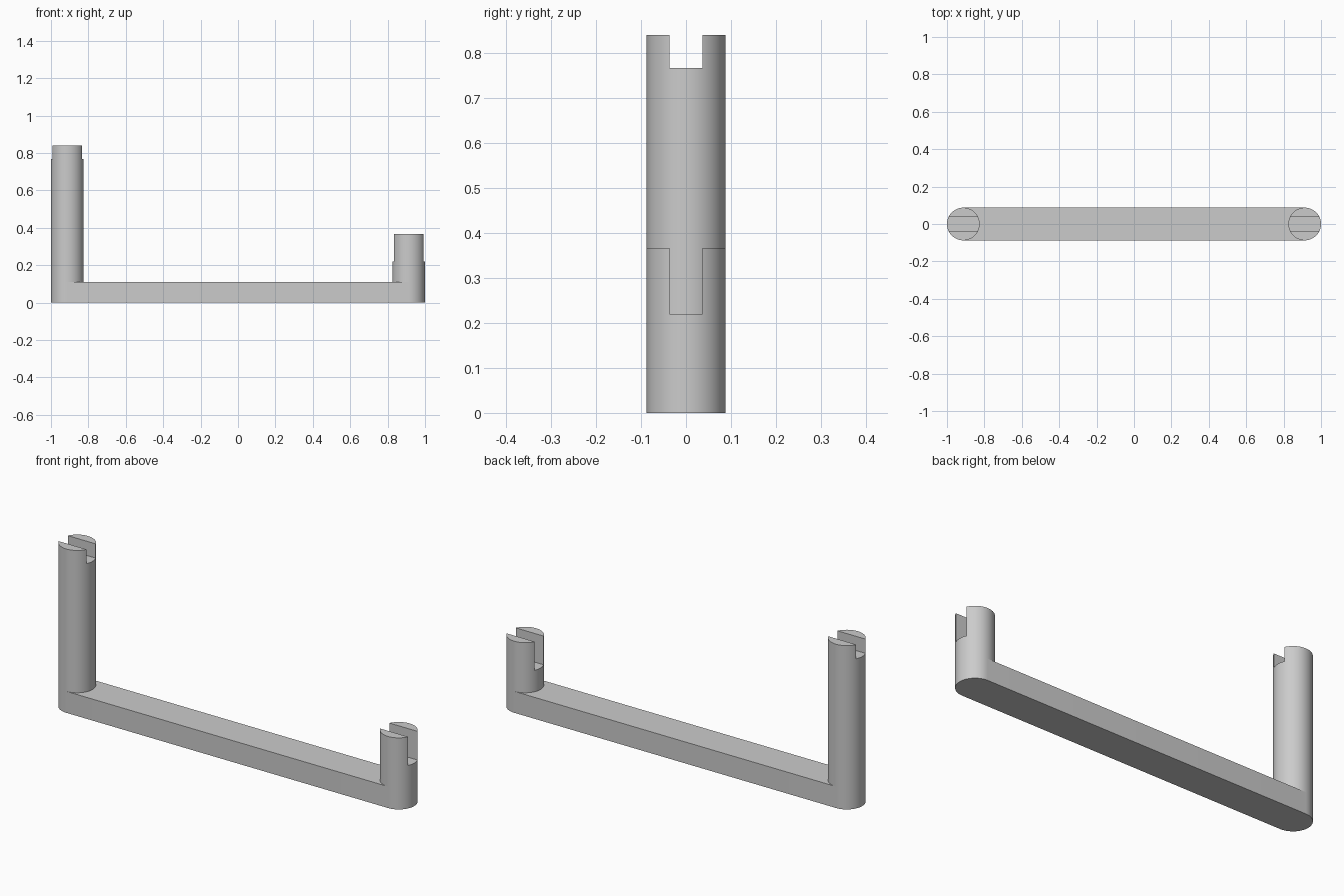
import bpy
import bmesh
from math import cos, sin, pi, radians

cube = bpy.data.objects.get("Cube")
if cube:
    bpy.data.objects.remove(cube, do_unlink=True)

RADIUS = 0.0875
POST_X = 1 - RADIUS
BAR_TOP = 0.11
SLOT = 0.074
STEPS = 32

grey = bpy.data.materials.new("plain grey")
grey.use_nodes = True
colour = (0.6, 0.6, 0.6, 1)
grey.diffuse_color = colour
grey.node_tree.nodes["Principled BSDF"].inputs["Base Color"].default_value = colour


def arc(cx, start):
    """Half circle of points around (cx, 0)."""
    angles = [start + pi * i / STEPS for i in range(STEPS + 1)]
    return [(cx + RADIUS * cos(a), RADIUS * sin(a)) for a in angles]


def prism(name, outline, bottom, top):
    """Extrude a flat outline from bottom to top."""
    bm = bmesh.new()
    face = bm.faces.new([bm.verts.new((x, y, bottom)) for x, y in outline])
    extruded = bmesh.ops.extrude_face_region(bm, geom=[face], use_keep_orig=True)
    verts = [v for v in extruded["geom"] if isinstance(v, bmesh.types.BMVert)]
    bmesh.ops.translate(bm, verts=verts, vec=(0, 0, top - bottom))
    bmesh.ops.recalc_face_normals(bm, faces=bm.faces)
    mesh = bpy.data.meshes.new(name)
    bm.to_mesh(mesh)
    bm.free()
    mesh.materials.append(grey)
    obj = bpy.data.objects.new(name, mesh)
    bpy.context.collection.objects.link(obj)
    return obj


def activate(obj):
    bpy.ops.object.select_all(action="DESELECT")
    obj.select_set(True)
    bpy.context.view_layer.objects.active = obj


def slotted_post(name, x, floor, top):
    """Round post with a slot along x cut into its top."""
    post = prism(name, arc(x, -pi / 2) + arc(x, pi / 2)[1:-1], BAR_TOP, top)
    w, d = RADIUS * 2, SLOT / 2
    box = [(x - w, -d), (x + w, -d), (x + w, d), (x - w, d)]
    cutter = prism("slot_cutter", box, floor, top + SLOT)
    cutter.hide_render = True
    cut = post.modifiers.new("slot", "BOOLEAN")
    cut.operation = "DIFFERENCE"
    cut.solver = "EXACT"
    cut.object = cutter
    activate(post)
    bpy.ops.object.modifier_apply(modifier=cut.name)
    bpy.data.objects.remove(cutter, do_unlink=True)
    return post


# Round-ended bar and the two posts standing on its ends
parts = [
    prism("base_bar", arc(POST_X, -pi / 2) + arc(-POST_X, pi / 2), 0, BAR_TOP),
    slotted_post("tall_post", -POST_X, 0.767, 0.84),
    slotted_post("short_post", POST_X, 0.22, 0.367),
]

for part in parts:
    activate(part)
    bpy.ops.object.shade_smooth_by_angle(angle=radians(30))
